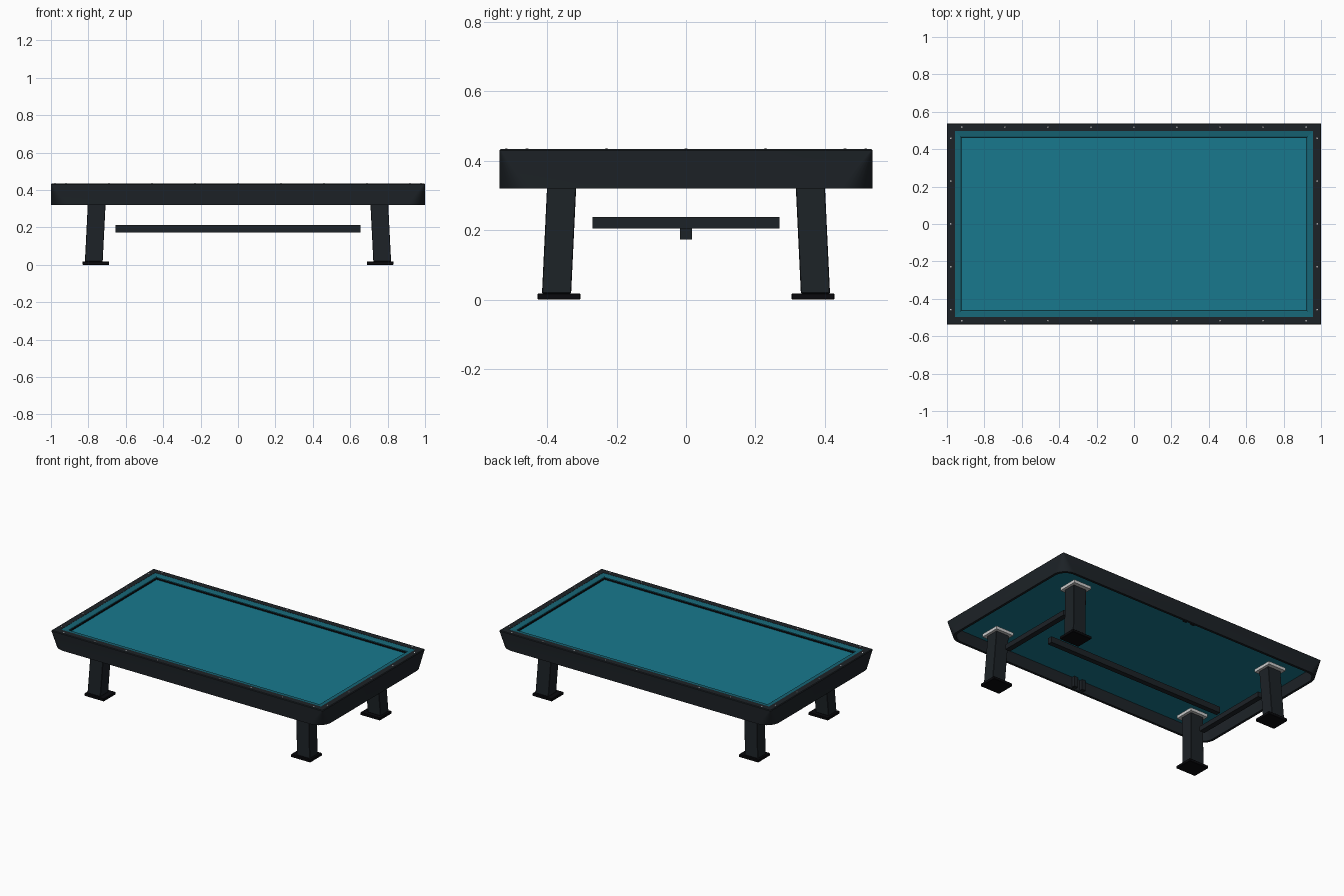
import bpy, bmesh, math
from mathutils import Vector

if "Cube" in bpy.data.objects:
    bpy.data.objects.remove(bpy.data.objects["Cube"])


def material(name, rgb):
    m = bpy.data.materials.new(name)
    m.diffuse_color = (*rgb, 1)
    m.use_nodes = True
    m.node_tree.nodes["Principled BSDF"].inputs["Base Color"].default_value = m.diffuse_color
    return m


DARK = material("dark_frame", (0.012, 0.016, 0.020))
BLACK = material("black_rubber", (0.003, 0.003, 0.004))
CLOTH = material("teal_cloth", (0.009, 0.19, 0.27))
CUSHION = material("cushion_cloth", (0.008, 0.13, 0.18))
STEEL = material("steel", (0.6, 0.6, 0.6))
HX, HY = 1.0, 0.538


def finish(name, bm, mat, smooth=False):
    bmesh.ops.recalc_face_normals(bm, faces=bm.faces)
    me = bpy.data.meshes.new(name)
    bm.to_mesh(me)
    bm.free()
    ob = bpy.data.objects.new(name, me)
    bpy.context.collection.objects.link(ob)
    me.materials.append(mat)
    if smooth:
        bpy.context.view_layer.objects.active = ob
        ob.select_set(True)
        bpy.ops.object.shade_smooth_by_angle(angle=math.radians(30))
        ob.select_set(False)
    return ob


def block(name, lo, hi, mat, bevel=0.0, shift=(0, 0)):
    """Box between two corners; its top can be shifted sideways to lean it."""
    bm = bmesh.new()
    bmesh.ops.create_cube(bm, size=1)
    lo, hi = Vector(lo), Vector(hi)
    for v in bm.verts:
        top = v.co.z > 0
        v.co = Vector([(a + b) / 2 + c * abs(b - a) for a, b, c in zip(lo, hi, v.co)])
        if top:
            v.co.x += shift[0]
            v.co.y += shift[1]
    if bevel:
        bmesh.ops.bevel(bm, geom=bm.edges[:], offset=bevel, segments=1, affect='EDGES')
    return finish(name, bm, mat)


def frame(name, rings, mat, n=1, smooth=False):
    """Closed rectangular frame lofted through (inset, z, corner radius) rings."""
    bm = bmesh.new()
    loops = []
    for inset, z, r in rings:
        loop = []
        for k, (sx, sy) in enumerate([(1, 1), (-1, 1), (-1, -1), (1, -1)]):
            for i in range(n):
                a = math.pi / 2 * (k + (i / (n - 1) if n > 1 else 0.5))
                c, s = (math.cos(a), math.sin(a)) if n > 1 else (sx, sy)
                loop.append(bm.verts.new((sx * (HX - inset - r) + r * c,
                                          sy * (HY - inset - r) + r * s, z)))
        loops.append(loop)
    for a, b in zip(loops, loops[1:] + loops[:1]):
        for i in range(len(a)):
            j = (i + 1) % len(a)
            bm.faces.new((a[i], a[j], b[j], b[i]))
    return finish(name, bm, mat, smooth)


# Apron and rail: sharp corners on top that become round at the bottom
frame("apron_rail", [(0, 0.32, 0.09), (0, 0.430, 0.005), (0.004, 0.434, 0.003),
                     (0.042, 0.434, 0.002), (0.042, 0.400, 0.002),
                     (0.016, 0.400, 0.03), (0.016, 0.32, 0.078)],
      DARK, n=9, smooth=True)

# Cushions with dark lower facing
frame("cushions", [(0.041, 0.433, 0), (0.070, 0.430, 0), (0.076, 0.426, 0),
                   (0.076, 0.420, 0), (0.065, 0.408, 0), (0.041, 0.408, 0)], CUSHION)
frame("cushion_facing", [(0.060, 0.421, 0), (0.078, 0.421, 0),
                         (0.078, 0.408, 0), (0.060, 0.408, 0)], BLACK)

# Playing bed
block("playing_bed", (-0.98, -0.518, 0.395), (0.98, 0.518, 0.411), CLOTH)

# Legs, feet and mounting plates
for sx, ex in ((1, "right"), (-1, "left")):
    for sy, ey in ((1, "back"), (-1, "front")):
        tag = f"{ey}_{ex}"

        def box(name, cx, cy, wx, wy, z0, z1, mat, bevel=0.0, shift=(0, 0)):
            block(f"{tag}_{name}", (sx * cx - wx / 2, sy * cy - wy / 2, z0),
                  (sx * cx + wx / 2, sy * cy + wy / 2, z1), mat, bevel,
                  (sx * shift[0], sy * shift[1]))

        box("leg", 0.771, 0.373, 0.095, 0.084, 0.018, 0.355, DARK, 0.002, (-0.017, -0.016))
        box("foot", 0.76, 0.366, 0.143, 0.123, 0.0, 0.018, BLACK, 0.002)
        box("leg_plate", 0.755, 0.36, 0.13, 0.13, 0.342, 0.362, STEEL)

    # Cross bar between each pair of legs
    block(f"{ex}_cross_bar", (sx * 0.755 - 0.018, -0.27, 0.205),
          (sx * 0.755 + 0.018, 0.27, 0.238), DARK)

# Long stretcher
block("long_stretcher", (-0.655, -0.017, 0.173), (0.655, 0.017, 0.213), DARK)

# Stiffener blocks inside the long aprons
for sy, ey in ((1, "back"), (-1, "front")):
    for x in (-0.03, 0.03):
        block(f"{ey}_apron_stiffener", (x - 0.014, sy * 0.500, 0.328),
              (x + 0.014, sy * 0.524, 0.396), DARK)

# Round sight markers along the rails
spots = [(0.23 * i, s * 0.518) for i in range(-4, 5) for s in (1, -1)]
spots += [(s * 0.979, 0.229 * i) for i in range(-2, 3) for s in (1, -1)]
bm = bmesh.new()
for x, y in spots:
    ret = bmesh.ops.create_uvsphere(bm, u_segments=10, v_segments=6, radius=0.005)
    for v in ret["verts"]:
        v.co = Vector((x + v.co.x, y + v.co.y, 0.433 + v.co.z * 0.7))
finish("rail_markers", bm, STEEL, smooth=True)
